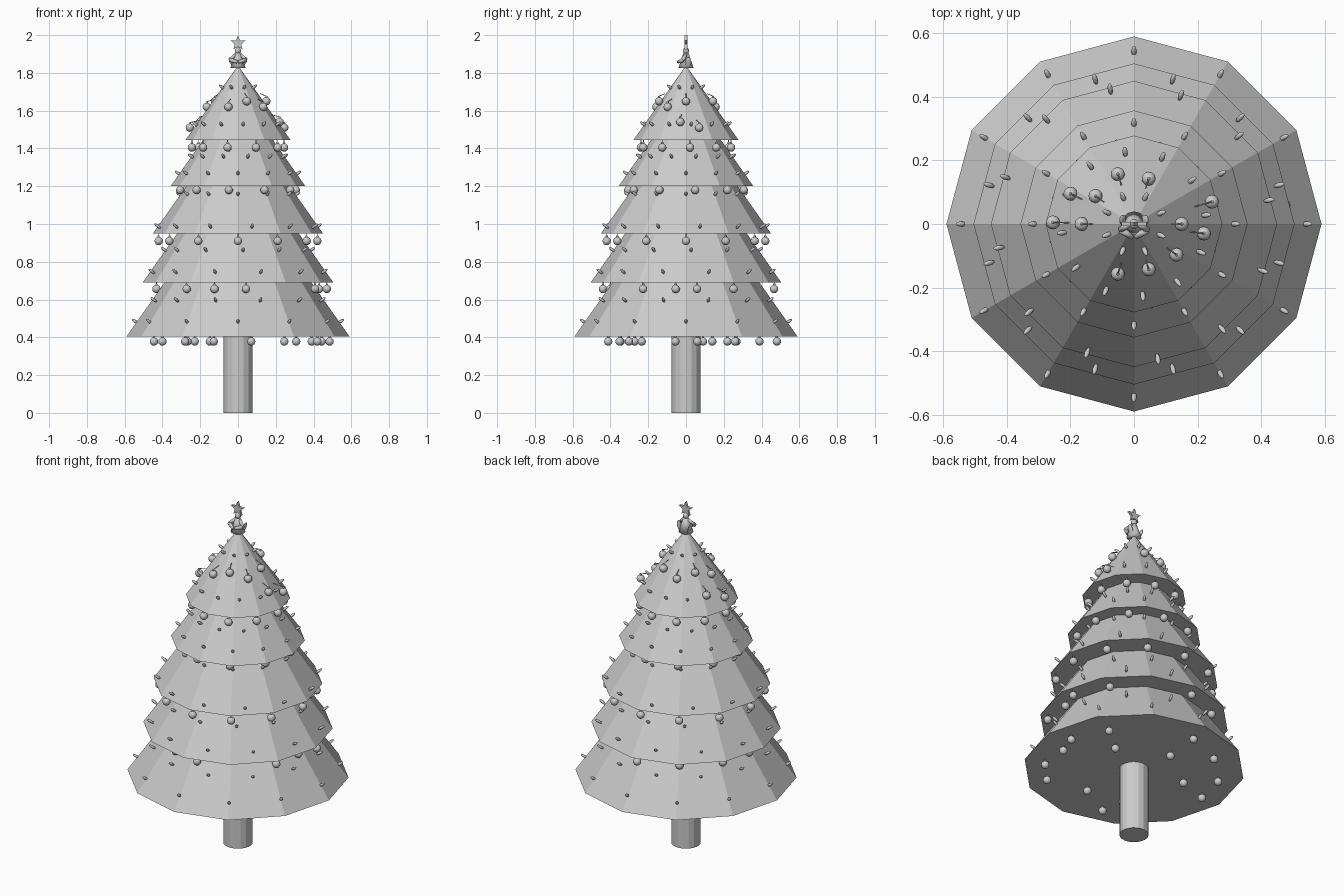
import bpy, bmesh, math
from mathutils import Matrix, Vector

if "Cube" in bpy.data.objects:
    bpy.data.objects.remove(bpy.data.objects["Cube"])

def finish(name, bm, smooth=False):
    me = bpy.data.meshes.new(name)
    bm.to_mesh(me); bm.free()
    ob = bpy.data.objects.new(name, me)
    bpy.context.collection.objects.link(ob)
    for p in me.polygons:
        p.use_smooth = smooth
    return ob

def cone(bm, r1, r2, z1, z2, seg, at=(0, 0)):
    bmesh.ops.create_cone(bm, cap_ends=True, segments=seg, radius1=r1, radius2=r2, depth=z2 - z1,
                          matrix=Matrix.Translation((at[0], at[1], (z1 + z2) / 2)))

def rod(bm, a, b, r1, r2, seg=6):
    a, b = Vector(a), Vector(b)
    d = b - a
    m = Matrix.Translation((a + b) / 2) @ d.to_track_quat('Z', 'Y').to_matrix().to_4x4()
    bmesh.ops.create_cone(bm, cap_ends=True, segments=seg, radius1=r1, radius2=r2, depth=d.length, matrix=m)

def blob(bm, at, size, direction=(0, 0, 1), u=12, v=8):
    m = (Matrix.Translation(at) @ Vector(direction).to_track_quat('Z', 'Y').to_matrix().to_4x4()
         @ Matrix.Diagonal((*size, 1)))
    bmesh.ops.create_uvsphere(bm, u_segments=u, v_segments=v, radius=1, matrix=m)

def polar(r, deg):
    a = math.radians(deg)
    return r * math.cos(a), r * math.sin(a)

# trunk
bm = bmesh.new()
cone(bm, .078, .078, 0, .42, 16)
finish("trunk", bm)

# branch tiers: base height, base radius
SLOPE = 1.42
tiers = [(.405, .59), (.69, .505), (.95, .45), (1.20, .357), (1.445, .278)]
for i, (z, r) in enumerate(tiers):
    bm = bmesh.new()
    top = min(z + r * SLOPE, 1.85)
    cone(bm, r, 0, z, top, 12)
    bmesh.ops.rotate(bm, verts=bm.verts, matrix=Matrix.Rotation(math.radians(0), 3, 'Z'))
    finish(f"branch_tier_{i + 1}", bm)

# string lights standing off the slopes: tier, height, count, phase
rows = [(0, .48, 12, 0), (0, .595, 12, 15), (1, .745, 12, 15), (1, .86, 12, 4), (2, .985, 12, 10),
        (2, 1.155, 12, 0), (3, 1.265, 12, 0), (3, 1.355, 12, 12), (4, 1.525, 12, 7), (4, 1.72, 8, 22)]
bm = bmesh.new()
for t, z, n, ph in rows:
    r = tiers[t][1] - (z - tiers[t][0]) / SLOPE + .006
    for k in range(n):
        ang = ph + 360 * k / n
        x, y = polar(r, ang)
        dx, dy = polar(.82, ang)
        blob(bm, (x, y, z + .004), (.008, .008, .021), (dx, dy, .57), 8, 6)
finish("string_lights", bm, True)

# hanging baubles
balls = [(.42, -.234), (.443, -.056), (.485, .06), (.39, .26), (.245, .139), (.308, -.352), (.07, -.302),
         (-.128, -.412), (-.149, -.272), (-.28, -.346), (-.268, .09), (-.445, .031), (-.40, .219),
         (-.229, .389), (-.01, .481), (-.029, .267)]
hang = [(x, y, .378) for x, y in balls]
hang += [(x * .97, y * .97, .656) for x, y in balls if math.hypot(x, y) > .4 and (x, y) != (.308, -.352)]
hang += [(.042, -.44, .656)]
for n, r, z, ph in [(12, .42, .91, 0), (10, .31, 1.18, -63), (10, .245, 1.405, -103)]:
    hang += [(*polar(r, ph + 360 * k / n), z) for k in range(n)]
bm = bmesh.new()
R = .022
for x, y, z in hang:
    blob(bm, (x, y, z), (R, R, R))
    rod(bm, (x, y, z + .019), (x, y, z + .028), .006, .006)
    rod(bm, (x, y, z + .02), (x, y, z + .045), .002, .002, 4)
# baubles resting on the top tier, hooked back into the slope
upper = [(*polar(.15 if k % 2 == 0 and k not in (3, 5, 7) else .165, 36 * k), 1.65 if k % 2 == 0 else 1.62)
         for k in range(10) if k not in (1, 6)]
upper += [(.245, .07, 1.51), (.22, -.03, 1.54), (-.2, .095, 1.54), (-.255, .005, 1.51)]
for x, y, z in upper:
    blob(bm, (x, y, z), (R, R, R))
    rod(bm, (x, y, z + .019), (x, y, z + .028), .006, .006)
    rod(bm, (x, y, z + .027), (x * .78, y * .78, z + .04), .002, .002, 4)
finish("baubles", bm, True)

# robed figure on the tip
bm = bmesh.new()
cone(bm, .04, .014, 1.825, 1.905, 12)
blob(bm, (0, 0, 1.917), (.016, .016, .018))
for s in (-1, 1):
    rod(bm, (s * .014, 0, 1.898), (s * .042, -.018, 1.868), .008, .011, 8)
    rod(bm, (s * .042, -.018, 1.868), (s * .004, -.042, 1.858), .012, .008, 8)
finish("topper_figure", bm, True)
bm = bmesh.new()
for s in (-1, 1):
    blob(bm, (s * .034, .012, 1.855), (.017, .007, .03), (s * .35, 0, 1), 10, 8)
finish("topper_wings", bm, True)

# star
bm = bmesh.new()
vs = []
for k in range(10):
    x, z = polar(.042 if k % 2 == 0 else .018, 90 + 36 * k)
    vs.append(bm.verts.new((x, -.007, 1.958 + z)))
f = bm.faces.new(vs)
ext = bmesh.ops.extrude_face_region(bm, geom=[f])
bmesh.ops.translate(bm, vec=(0, .014, 0), verts=[g for g in ext["geom"] if isinstance(g, bmesh.types.BMVert)])
bmesh.ops.recalc_face_normals(bm, faces=bm.faces)
finish("star", bm)
